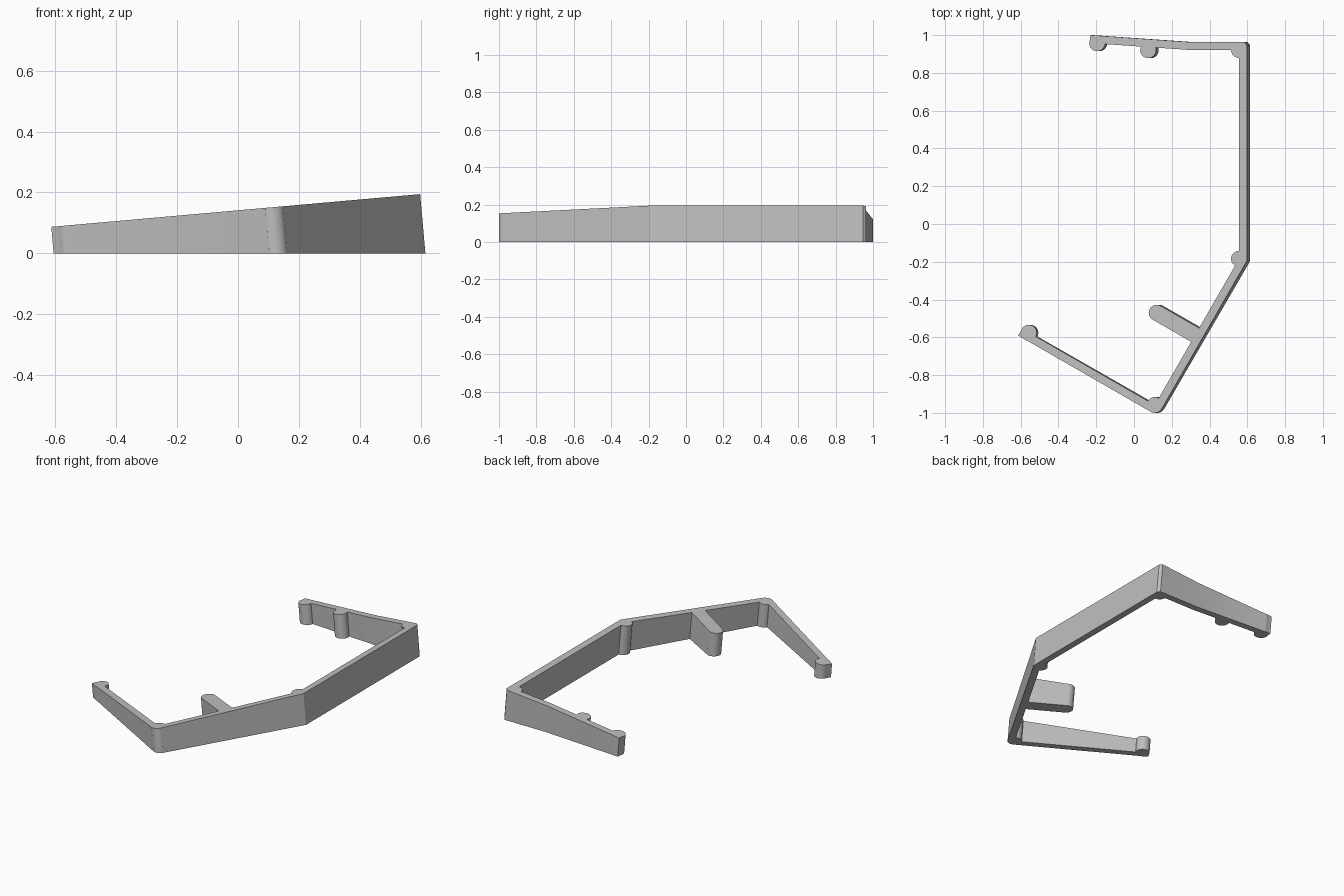
import bpy
import bmesh
from math import cos, sin, pi, radians
from mathutils import Vector
from mathutils.geometry import delaunay_2d_cdt

if "Cube" in bpy.data.objects:
    bpy.data.objects.remove(bpy.data.objects["Cube"])

SLOPE = 0.0886        # tilt of the top; the walls stand square to it
MID_HEIGHT = 0.1415
R = 0.042             # wall thickness and post radius
HOLE_R = 0.025
HOLE_DEPTH = 0.1


def circle(centre, radius, n=32):
    return [Vector((centre[0] + radius * cos(2 * pi * i / n),
                    centre[1] + radius * sin(2 * pi * i / n))) for i in range(n)]


def strip(a, b, left, right):
    """Straight bar from a to b, reaching left and right of its line."""
    a, b = Vector(a), Vector(b)
    d = (b - a).normalized()
    side = Vector((-d.y, d.x))
    return [a - side * right, b - side * right, b + side * left, a + side * left]


# Inner corners of the bent wall, from the left front arm to the back arm
tip_front, nose = (-0.592, -0.554), (0.11, -0.958)
knee, back = (0.556, -0.184), (0.556, 0.921)
bend, tip_back = (0.30, 0.921), (-0.237, 0.958)

# Plan outlines: wall bars, outer corner fillers
outlines = [
    strip(tip_front, nose, 0, R),
    strip(nose, knee, 0, R),
    strip(knee, back, 0, R),
    strip(back, bend, 0, R),
    strip(bend, (tip_back[0] + 0.003, tip_back[1]), 0, R),
    [Vector(knee), Vector((knee[0] + R * 0.866, knee[1] - R / 2)),
     Vector((knee[0] + R, knee[1] - R * 0.27)), Vector((knee[0] + R, knee[1]))],
    [Vector(back), Vector((back[0] + R, back[1])),
     Vector((back[0] + R, back[1] + 0.024)),
     Vector((back[0] + 0.029, back[1] + R)), Vector((back[0], back[1] + R))],
]

# Round posts at the corners and arm ends
for centre in [nose, knee, back, (-0.557, -0.576), (-0.195, 0.957)]:
    outlines.append(circle(centre, R))

# Strut and its screw post, and the screw post on the back arm
screw_posts = [(0.12, -0.47), (0.075, 0.92)]
outlines.append(strip(screw_posts[0], (0.328, -0.59), R, R))
for centre in screw_posts:
    outlines.append(circle(centre, R))
first_hole = len(outlines)
for centre in screw_posts:
    outlines.append(circle(centre, HOLE_R))

# Merge the outlines into one flat plan
points, loops = [], []
for outline in outlines:
    loops.append(list(range(len(points), len(points) + len(outline))))
    points += outline
verts, _, faces, _, _, sources = delaunay_2d_cdt(points, [], loops, 0, 1e-4)

bm = bmesh.new()
bverts = [bm.verts.new((v.x, v.y, 0)) for v in verts]
is_hole = bm.faces.layers.int.new("hole")
for face, source in zip(faces, sources):
    if source:
        f = bm.faces.new([bverts[i] for i in face])
        f[is_hole] = int(any(s >= first_hole for s in source))
bmesh.ops.delete(bm, geom=[v for v in bm.verts if not v.link_faces], context='VERTS')


def extrude(face_list):
    out = bmesh.ops.extrude_face_region(bm, geom=face_list)["geom"]
    return ([g for g in out if isinstance(g, bmesh.types.BMVert)],
            [g for g in out if isinstance(g, bmesh.types.BMFace)])


# Raise the plan to the tilted top, leaning the walls
floor_verts = list(bm.verts)
top_verts, top_faces = extrude(list(bm.faces))
for v in top_verts:
    v.co.z = MID_HEIGHT + SLOPE * v.co.x
for v in floor_verts:
    v.co.x += SLOPE * (MID_HEIGHT + SLOPE * v.co.x)

# Sink the blind screw holes
hole_verts, _ = extrude([f for f in top_faces if f[is_hole]])
for v in hole_verts:
    v.co += Vector((SLOPE, 0, -1)) * HOLE_DEPTH

bmesh.ops.dissolve_limit(bm, angle_limit=radians(0.5), verts=bm.verts, edges=bm.edges)
bmesh.ops.recalc_face_normals(bm, faces=bm.faces)
mesh = bpy.data.meshes.new("bracket_frame")
bm.to_mesh(mesh)
bm.free()

# Single grey finish
grey = bpy.data.materials.new("plain_grey")
grey.use_nodes = True
colour = (0.52, 0.52, 0.52, 1)
grey.diffuse_color = colour
grey.node_tree.nodes["Principled BSDF"].inputs["Base Color"].default_value = colour
mesh.materials.append(grey)

frame = bpy.data.objects.new("bracket_frame", mesh)
bpy.context.collection.objects.link(frame)
bpy.context.view_layer.objects.active = frame
frame.select_set(True)
bpy.ops.object.shade_smooth_by_angle(angle=radians(25))
